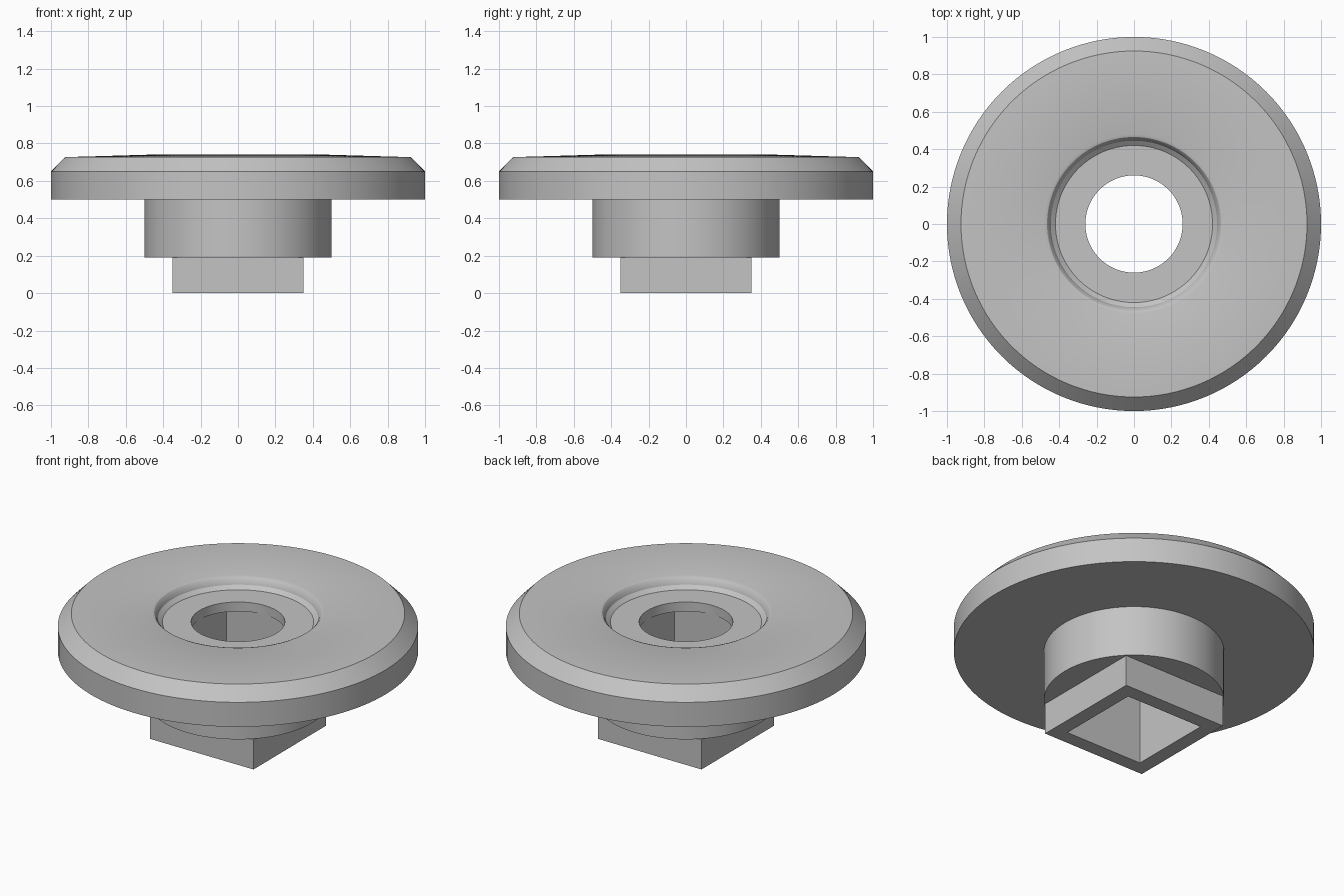
import bpy, bmesh, math
from mathutils import Matrix

cube = bpy.data.objects.get("Cube")
if cube:
    bpy.data.objects.remove(cube, do_unlink=True)

GREY = 0.55
grey = bpy.data.materials.new("plain_grey")
grey.use_nodes = True
grey.diffuse_color = (GREY, GREY, GREY, 1)
grey.node_tree.nodes["Principled BSDF"].inputs["Base Color"].default_value = (GREY, GREY, GREY, 1)


def make_object(name, bm):
    bmesh.ops.recalc_face_normals(bm, faces=bm.faces)
    mesh = bpy.data.meshes.new(name)
    bm.to_mesh(mesh)
    bm.free()
    mesh.materials.append(grey)
    obj = bpy.data.objects.new(name, mesh)
    bpy.context.collection.objects.link(obj)
    return obj


def lathe(name, profile, steps=128):
    bm = bmesh.new()
    verts = [bm.verts.new((r, 0, z)) for r, z in profile]
    edges = [bm.edges.new(pair) for pair in zip(verts, verts[1:])]
    bmesh.ops.spin(bm, geom=verts + edges, cent=(0, 0, 0), axis=(0, 0, 1),
                   angle=math.tau, steps=steps, use_merge=True)
    bmesh.ops.remove_doubles(bm, verts=bm.verts, dist=0.0001)
    return make_object(name, bm)


def square_block(name, half, bottom, top):
    bm = bmesh.new()
    place = Matrix.Translation((0, 0, (bottom + top) / 2))
    size = Matrix.Diagonal((2 * half, 2 * half, top - bottom, 1))
    bmesh.ops.create_cube(bm, size=1, matrix=place @ size)
    return make_object(name, bm)


def combine(target, tool, operation):
    mod = target.modifiers.new(operation.lower(), 'BOOLEAN')
    mod.object = tool
    mod.operation = operation
    mod.solver = 'EXACT'
    bpy.ops.object.select_all(action='DESELECT')
    bpy.context.view_layer.objects.active = target
    target.select_set(True)
    bpy.ops.object.modifier_apply(modifier=mod.name)
    bpy.data.objects.remove(tool, do_unlink=True)


# Flanged disc with hub, chamfered rim, rounded recess and round bore
flange = lathe("flanged_hub", [
    (0, 0.19), (0.5, 0.19), (0.5, 0.5),              # hub
    (1, 0.5), (1, 0.65), (0.925, 0.727),             # rim
    (0.48, 0.74), (0.465, 0.735), (0.452, 0.72),     # rounded lip
    (0.445, 0.697), (0.42, 0.677),                   # recess
    (0.26, 0.677), (0.26, 0.6), (0, 0.6),            # bore
])

# Square foot, hollowed up into the bore
combine(flange, square_block("square_foot", 0.35, 0, 0.3), 'UNION')
combine(flange, square_block("square_socket", 0.262, -0.1, 0.62), 'DIFFERENCE')

flange.select_set(True)
bpy.context.view_layer.objects.active = flange
bpy.ops.object.shade_smooth_by_angle(angle=math.radians(28))
